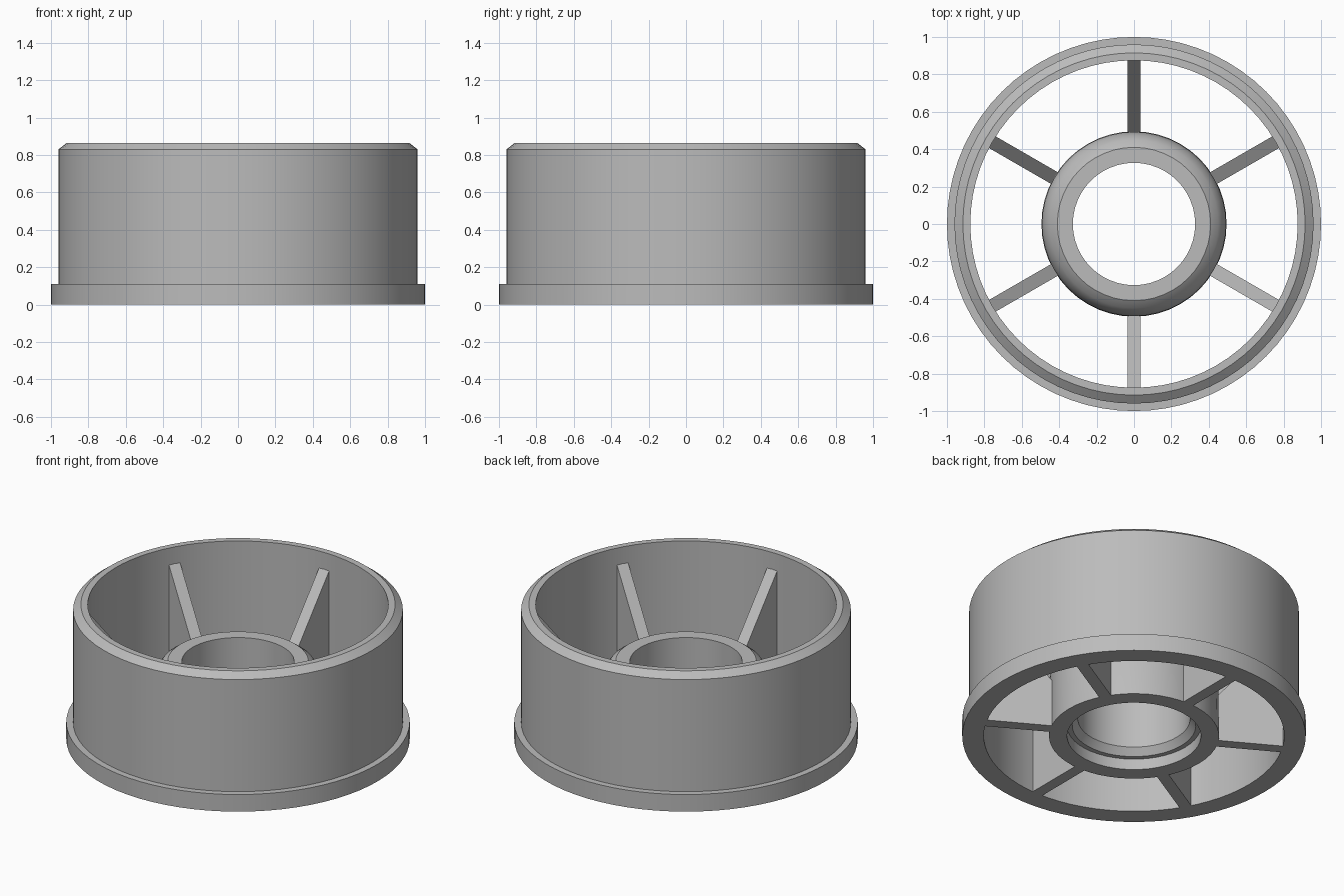
import bpy, bmesh, math
from mathutils import Matrix

cube = bpy.data.objects.get("Cube")
if cube:
    bpy.data.objects.remove(cube, do_unlink=True)

grey = bpy.data.materials.new("plain grey")
grey.use_nodes = True
colour = (0.5, 0.5, 0.5, 1)
grey.diffuse_color = colour
grey.node_tree.nodes["Principled BSDF"].inputs["Base Color"].default_value = colour


def finish(name, bm, smooth):
    bmesh.ops.recalc_face_normals(bm, faces=bm.faces)
    mesh = bpy.data.meshes.new(name)
    bm.to_mesh(mesh)
    bm.free()
    mesh.materials.append(grey)
    obj = bpy.data.objects.new(name, mesh)
    bpy.context.collection.objects.link(obj)
    if smooth:
        bpy.ops.object.select_all(action="DESELECT")
        obj.select_set(True)
        bpy.context.view_layer.objects.active = obj
        bpy.ops.object.shade_smooth_by_angle(angle=math.radians(30))


def lathe(name, profile, sides):
    """Spin a closed (radius, height) profile around the z axis."""
    bm = bmesh.new()
    rings = []
    for i in range(sides):
        a = math.tau * i / sides
        rings.append([bm.verts.new((r * math.cos(a), r * math.sin(a), z)) for r, z in profile])
    n = len(profile)
    for i in range(sides):
        here, there = rings[i], rings[(i + 1) % sides]
        for j in range(n):
            k = (j + 1) % n
            bm.faces.new((here[j], there[j], there[k], here[k]))
    finish(name, bm, True)


# Outer rim with a base flange and a chamfered top edge
lathe("rim", [(0.875, 0), (1, 0), (1, 0.11), (0.96, 0.11),
              (0.96, 0.83), (0.915, 0.865), (0.875, 0.865)], 72)

# Hub with a rounded shoulder and a stepped bore
lathe("hub", [(0.39, 0), (0.495, 0), (0.492, 0.38), (0.477, 0.43), (0.45, 0.47), (0.41, 0.5),
              (0.327, 0.5), (0.327, 0.115), (0.36, 0.07), (0.39, 0.07)], 48)

# Six webs whose tops slope down from the rim to the hub
web_profile = [(0.47, 0), (0.89, 0), (0.89, 0.775), (0.47, 0.28)]
half = 0.036
for i in range(6):
    bm = bmesh.new()
    face = bm.faces.new([bm.verts.new((x, -half, z)) for x, z in web_profile])
    extruded = bmesh.ops.extrude_face_region(bm, geom=[face])
    verts = [v for v in extruded["geom"] if isinstance(v, bmesh.types.BMVert)]
    bmesh.ops.translate(bm, verts=verts, vec=(0, 2 * half, 0))
    bm.transform(Matrix.Rotation(math.radians(30 + 60 * i), 4, "Z"))
    finish(f"web_{i + 1}", bm, False)
